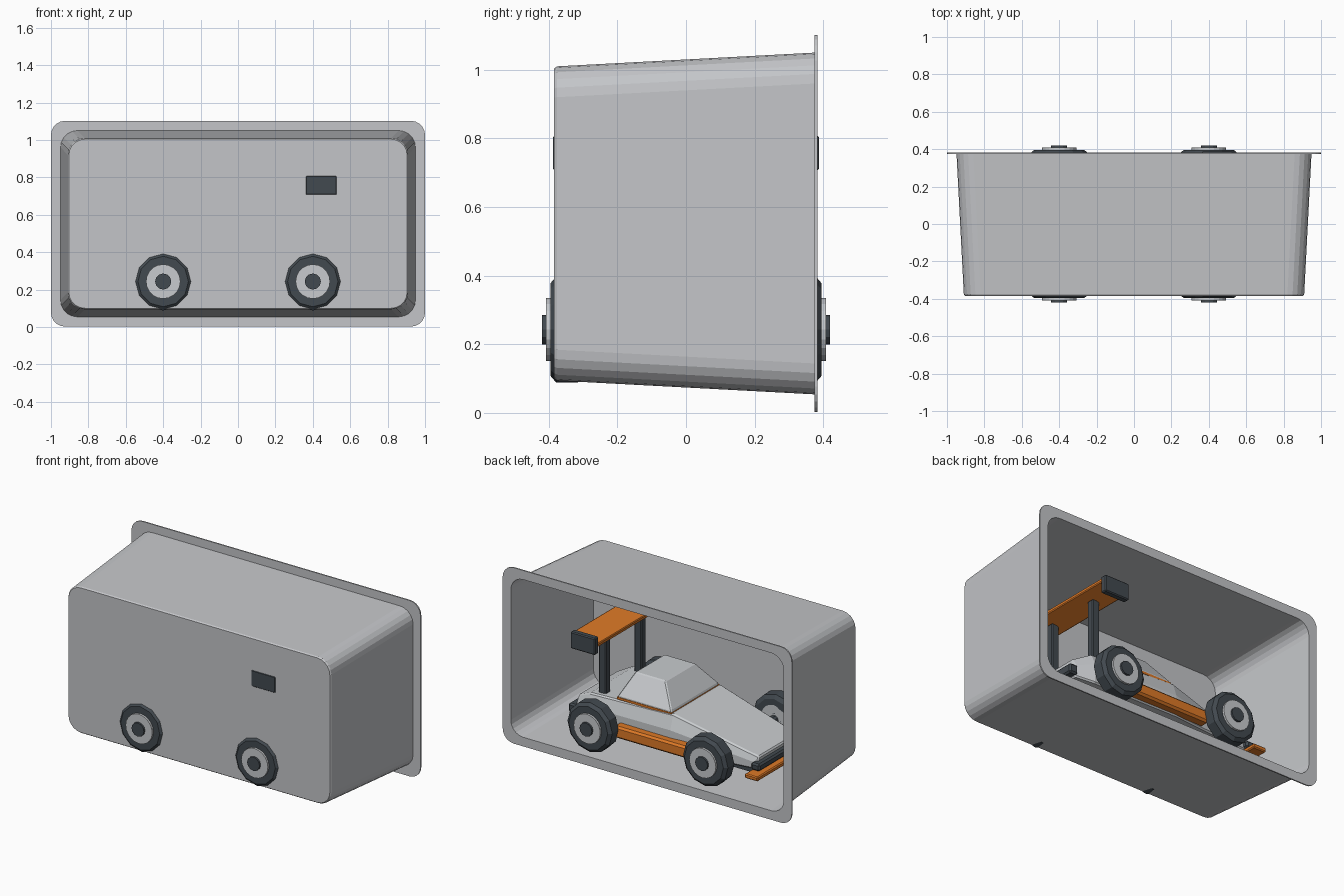
import bpy, bmesh, math
from mathutils import Vector, Matrix

if "Cube" in bpy.data.objects:
    bpy.data.objects.remove(bpy.data.objects["Cube"])


def material(name, rgb):
    m = bpy.data.materials.new(name)
    m.diffuse_color = (*rgb, 1)
    m.use_nodes = True
    m.node_tree.nodes["Principled BSDF"].inputs["Base Color"].default_value = m.diffuse_color
    return m


TRAY = material("tray_grey", (0.55, 0.56, 0.58))
SILVER = material("body_silver", (0.58, 0.6, 0.62))
SLATE = material("dark_slate", (0.055, 0.068, 0.08))
ORANGE = material("orange", (0.72, 0.19, 0.02))


def finish(name, bm, mat, bevel=0.0):
    bmesh.ops.recalc_face_normals(bm, faces=bm.faces)
    me = bpy.data.meshes.new(name)
    bm.to_mesh(me)
    bm.free()
    me.materials.append(mat)
    ob = bpy.data.objects.new(name, me)
    bpy.context.collection.objects.link(ob)
    if bevel:
        b = ob.modifiers.new("bevel", 'BEVEL')
        b.width = bevel
        b.segments = 1
    return ob


def box(name, mat, center, size, bevel=0.0, tilt=0.0):
    bm = bmesh.new()
    bmesh.ops.create_cube(bm, size=1)
    bm.transform(Matrix.Translation(center) @ Matrix.Rotation(tilt, 4, 'Y')
                 @ Matrix.Diagonal((*size, 1)))
    return finish(name, bm, mat, bevel)


def loft(name, mat, rings, bevel=0.0):
    """Bridge a sequence of equal-length rings and cap both ends."""
    bm = bmesh.new()
    loops = [[bm.verts.new(p) for p in r] for r in rings]
    n = len(loops[0])
    for a, b in zip(loops, loops[1:]):
        for i in range(n):
            j = (i + 1) % n
            bm.faces.new((a[i], a[j], b[j], b[i]))
    bm.faces.new(loops[0])
    bm.faces.new(loops[-1])
    return finish(name, bm, mat, bevel)


def rounded(hx, hz, r, y, zc=0.552, seg=5):
    """Rounded rectangle in the xz plane."""
    pts = []
    for k, (sx, sz) in enumerate(((1, 1), (-1, 1), (-1, -1), (1, -1))):
        for i in range(seg + 1):
            a = math.pi / 2 * (k + i / seg)
            pts.append((sx * (hx - r) + r * math.cos(a), y,
                        zc + sz * (hz - r) + r * math.sin(a)))
    return pts


def lathe_y(name, mat, x, z, side, profile, sides):
    """Stepped disc around the y axis from (radius, y) pairs."""
    rings = [[(x + r * math.cos(2 * math.pi * i / sides), side * y,
               z + r * math.sin(2 * math.pi * i / sides)) for i in range(sides)]
             for r, y in profile]
    return loft(name, mat, rings)


# Tray: thin tapered shell with an outward rim, open at the back
tray = loft("tray", TRAY, [
    rounded(0.904, 0.452, 0.085, -0.384),
    rounded(0.910, 0.458, 0.090, -0.376),
    rounded(0.949, 0.498, 0.090, 0.375),
    rounded(1.000, 0.550, 0.075, 0.375),
    rounded(1.000, 0.550, 0.075, 0.383),
    rounded(0.944, 0.493, 0.085, 0.383),
    rounded(0.904, 0.452, 0.085, -0.376)])

# Wheels with rim and hub on both sides
for side, sn in ((-1, "front"), (1, "back")):
    for x, xn in ((-0.4, "left"), (0.4, "right")):
        tag = sn + "_" + xn
        lathe_y("tire_" + tag, SLATE, x, 0.243, side,
                [(0.130, 0.300), (0.155, 0.315), (0.155, 0.378), (0.135, 0.395)], 12)
        lathe_y("rim_" + tag, SILVER, x, 0.243, side, [(0.092, 0.30), (0.092, 0.408)], 20)
        lathe_y("hub_" + tag, SLATE, x, 0.243, side, [(0.043, 0.30), (0.043, 0.420)], 12)
for x in (-0.4, 0.4):
    lathe_y("axle", SLATE, x, 0.243, 1, [(0.03, -0.31), (0.03, 0.31)], 10)

# Car body: sections of (x, half width, roof half width, belly, shoulder, top)
sections = [(0.61, 0.22, 0.19, 0.20, 0.27, 0.32),
            (0.50, 0.26, 0.23, 0.18, 0.30, 0.375),
            (-0.08, 0.27, 0.24, 0.18, 0.31, 0.40),
            (-0.64, 0.21, 0.19, 0.19, 0.23, 0.265)]
loft("car_body", SILVER, [
    [(x, w, zb), (x, w, zm), (x, t, zt), (x, -t, zt), (x, -w, zm), (x, -w, zb)]
    for x, w, t, zb, zm, zt in sections], 0.008)


def slab(x0, x1, h, z):
    return [(x0, -h, z), (x1, -h, z), (x1, h, z), (x0, h, z)]


# Cabin on a thin trim
loft("cabin", SILVER, [slab(-0.065, 0.31, 0.235, 0.385),
                       slab(-0.063, 0.308, 0.233, 0.41),
                       slab(0.04, 0.25, 0.145, 0.54)], 0.006)
box("cabin_trim", ORANGE, (0.1225, 0, 0.395), (0.38, 0.474, 0.014))

# Chassis, skirts, splitter and bumpers
box("chassis", SLATE, (0, 0, 0.18), (1.2, 0.40, 0.04))
for s in (-1, 1):
    box("side_skirt", ORANGE, (0, s * 0.285, 0.225), (0.56, 0.07, 0.075), 0.012)
box("front_splitter", ORANGE, (-0.66, 0, 0.18), (0.09, 0.60, 0.028), 0.006)
box("front_bumper", SLATE, (-0.645, 0, 0.218), (0.06, 0.48, 0.045), 0.01)
box("rear_bumper", SLATE, (0.625, 0, 0.24), (0.06, 0.46, 0.06), 0.01)

# Rear wing
box("wing", ORANGE, (0.445, 0, 0.772), (0.16, 0.72, 0.03), 0.005, -0.3)
for s in (-1, 1):
    box("wing_post", SLATE, (0.44, s * 0.175, 0.555), (0.05, 0.05, 0.41), 0.006)
    box("wing_end_plate", SLATE, (0.445, s * 0.367, 0.757), (0.17, 0.04, 0.105), 0.006)
